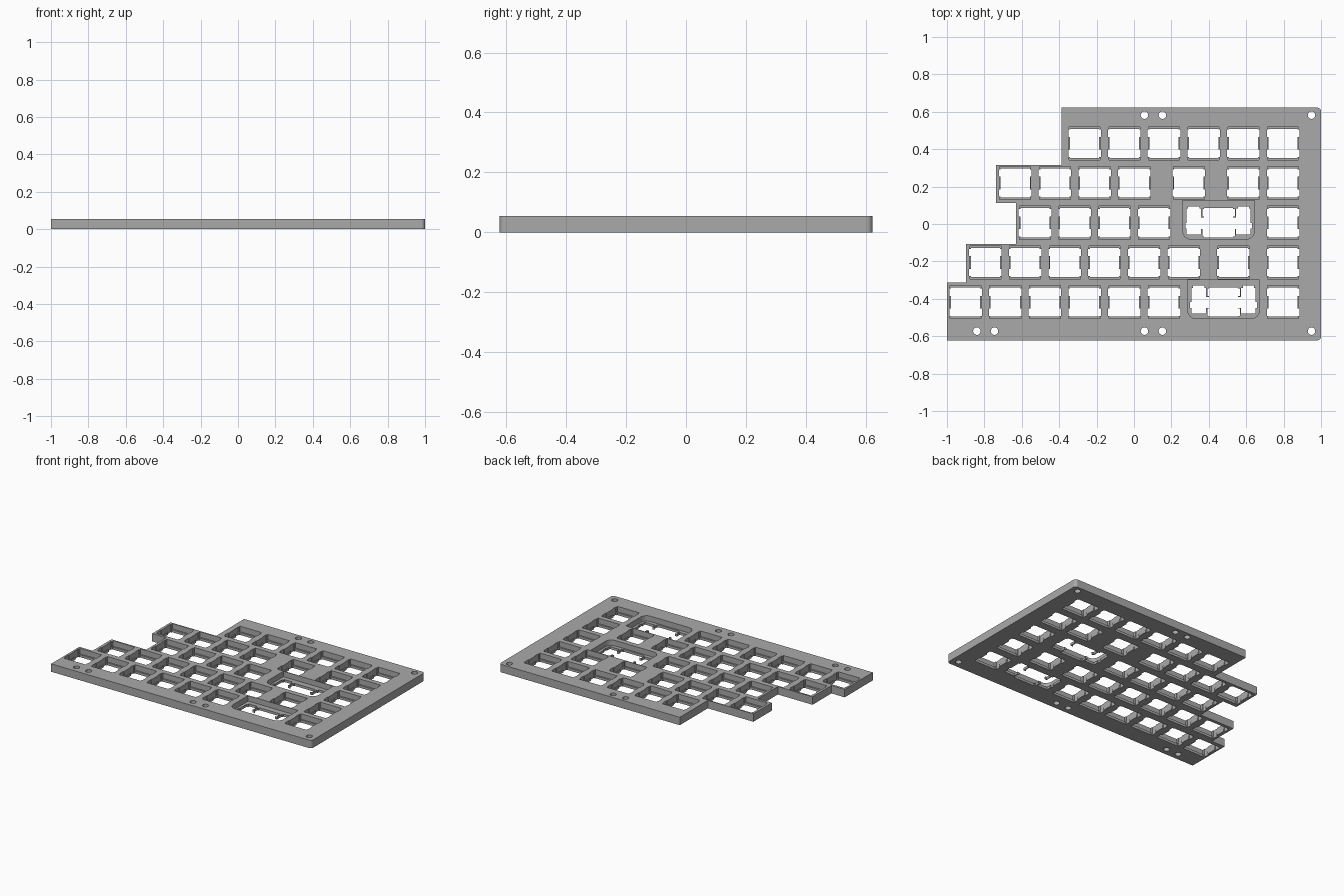
import bpy, bmesh, math

if "Cube" in bpy.data.objects:
    bpy.data.objects.remove(bpy.data.objects["Cube"])

T = 0.055       # plate thickness
U = 0.2122      # key pitch
FLOOR = 0.017   # thickness of the thin web under the pockets
RIGHT_KEY = 0.797

grey = bpy.data.materials.new("plate grey")
grey.use_nodes = True
grey.diffuse_color = (0.4, 0.4, 0.4, 1)
grey.node_tree.nodes["Principled BSDF"].inputs["Base Color"].default_value = (0.4, 0.4, 0.4, 1)


def prism(bm, pts, z0, z1):
    """Extrude a counter-clockwise outline from z0 to z1."""
    face = bm.faces.new([bm.verts.new((x, y, z0)) for x, y in pts])
    top = bmesh.ops.extrude_face_region(bm, geom=[face])["geom"]
    for v in top:
        if isinstance(v, bmesh.types.BMVert):
            v.co.z = z1
    face.normal_flip() if face.normal.z > 0 else None


def rect(x, y, w, h):
    return [(x - w/2, y - h/2), (x + w/2, y - h/2), (x + w/2, y + h/2), (x - w/2, y + h/2)]


def arc(x, y, r, a0, a1, n):
    return [(x + r*math.cos(a), y + r*math.sin(a))
            for a in (math.radians(a0 + (a1 - a0)*i/n) for i in range(n + 1))]


def make(name, bm):
    bmesh.ops.recalc_face_normals(bm, faces=bm.faces)
    me = bpy.data.meshes.new(name)
    bm.to_mesh(me)
    bm.free()
    me.materials.append(grey)
    ob = bpy.data.objects.new(name, me)
    bpy.context.collection.objects.link(ob)
    return ob


def switch_outline(x, y):
    """Square opening with two shallow notches on each side."""
    s, n, lo, hi = 0.078, 0.087, 0.034, 0.073
    right = [(s, -s), (s, -hi), (n, -hi), (n, -lo), (s, -lo),
             (s, lo), (n, lo), (n, hi), (s, hi), (s, s)]
    return [(x + a, y + b) for a, b in right] + [(x - a, y + b) for a, b in reversed(right)]


# Stepped outline with rounded right corners
bm = bmesh.new()
r = 0.02
prism(bm, [(-1, -0.622)] + arc(1 - r, -0.622 + r, r, -90, 0, 5)
      + arc(1 - r, 0.622 - r, r, 0, 90, 5)
      + [(-0.388, 0.622), (-0.388, 0.315), (-0.738, 0.315), (-0.738, 0.113),
         (-0.631, 0.113), (-0.631, -0.106), (-0.898, -0.106), (-0.898, -0.313),
         (-1, -0.313)], 0, T)
plate = make("switch_plate", bm)

# Key columns, counted in pitches from the right-hand key
rows = [
    [0, 1, 2, 3, 4, 5],
    [0, 1, 2.375, 3.75, 4.75, 5.75, 6.75],
    [0, 1.625, 3.25, 4.25, 5.25, 6.25],
    [0, 1.25, 2.5, 3.5, 4.5, 5.5, 6.5, 7.5],
    [0, 1.5, 3, 4, 5, 6, 7, 8],
]
wide = {(2, 1.625), (4, 1.5)}
pockets, openings, stabilisers = bmesh.new(), bmesh.new(), bmesh.new()
for i, row in enumerate(rows):
    y = 0.431 - i*U
    for k in row:
        x = RIGHT_KEY - k*U
        prism(openings, switch_outline(x, y), -0.02, T + 0.02)
        if (i, k) not in wide:
            prism(pockets, rect(x, y, 0.166, 0.177), FLOOR, T + 0.02)
            continue
        # Wide key: rounded recess, two stabiliser slots and a joining slot
        w, rc = 0.192, 0.045
        prism(pockets, arc(x - w + rc, y - 0.088 + rc, rc, 180, 270, 6)
              + arc(x + w - rc, y - 0.088 + rc, rc, 270, 360, 6)
              + [(x + w, y + 0.119), (x - w, y + 0.119)], FLOOR, T + 0.02)
        half = [(0, -0.032), (0.094, -0.032), (0.094, -0.062), (0.172, -0.062),
                (0.172, -0.03), (0.178, -0.03), (0.178, 0.0), (0.172, 0.0),
                (0.172, 0.075), (0.163, 0.075), (0.163, 0.088), (0.103, 0.088),
                (0.103, 0.075), (0.094, 0.075), (0.094, 0.028), (0, 0.028)]
        prism(stabilisers, [(x + a, y + b) for a, b in half[1:-1]]
              + [(x - a, y + b) for a, b in reversed(half[1:-1])], -0.02, T + 0.02)

# Round screw holes
screws = bmesh.new()
for y, xs in ((0.582, (0.056, 0.152, 0.949)), (-0.573, (-0.84, -0.746, 0.056, 0.152, 0.949))):
    for x in xs:
        prism(screws, arc(x, y, 0.02, 0, 345, 23), -0.02, T + 0.02)

bpy.context.view_layer.objects.active = plate
for name, bm in (("pocket_cutter", pockets), ("opening_cutter", openings),
                 ("stabiliser_cutter", stabilisers), ("screw_cutter", screws)):
    cutter = make(name, bm)
    cutter.hide_render = True
    mod = plate.modifiers.new(name, 'BOOLEAN')
    mod.operation, mod.solver, mod.object = 'DIFFERENCE', 'EXACT', cutter
    bpy.ops.object.modifier_apply(modifier=name)
    bpy.data.objects.remove(cutter)
